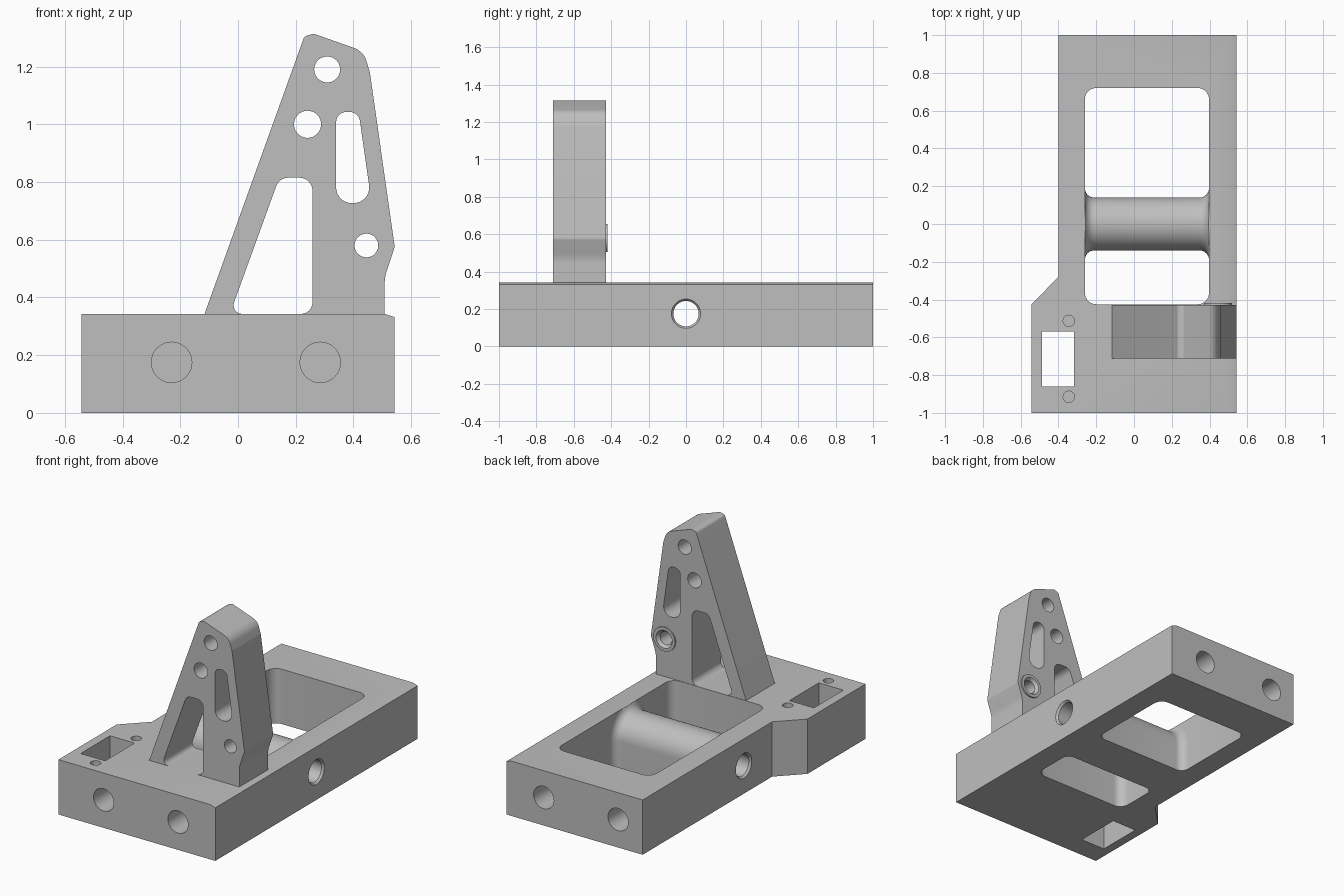
import bpy, bmesh, math
from mathutils import Vector, Matrix

cube = bpy.data.objects.get("Cube")
if cube:
    bpy.data.objects.remove(cube, do_unlink=True)

grey = bpy.data.materials.new("machined grey")
grey.use_nodes = True
COLOUR = (0.52, 0.52, 0.52, 1)
grey.diffuse_color = COLOUR
grey.node_tree.nodes["Principled BSDF"].inputs["Base Color"].default_value = COLOUR

TOP = 0.343            # deck height
BORE_Z = 0.175         # height of all horizontal bores
BACK, FRONT = -0.428, -0.712   # tower faces


def finish(name, bm):
    bmesh.ops.recalc_face_normals(bm, faces=bm.faces)
    mesh = bpy.data.meshes.new(name)
    bm.to_mesh(mesh)
    bm.free()
    mesh.materials.append(grey)
    ob = bpy.data.objects.new(name, mesh)
    bpy.context.collection.objects.link(ob)
    return ob


def rounded(points, steps=8):
    """Closed outline from (a, b, corner radius) points."""
    out = []
    for i, (a, b, r) in enumerate(points):
        p = Vector((a, b))
        if not r:
            out.append(p)
            continue
        u = (Vector(points[i - 1][:2]) - p).normalized()
        v = (Vector(points[(i + 1) % len(points)][:2]) - p).normalized()
        half = u.angle(v) / 2
        centre = p + (u + v).normalized() * r / math.sin(half)
        s = p + u * r / math.tan(half) - centre
        e = p + v * r / math.tan(half) - centre
        for k in range(steps + 1):
            t = k / steps
            w = math.pi - 2 * half
            out.append(centre + (s * math.sin((1 - t) * w) + e * math.sin(t * w)) / math.sin(w))
    return out


def prism(name, outline, axis, lo, hi):
    """Extrude an outline along y (outline in xz) or z (outline in xy)."""
    bm = bmesh.new()
    place = (lambda p: (p[0], lo, p[1])) if axis == "y" else (lambda p: (p[0], p[1], lo))
    face = bm.faces.new([bm.verts.new(place(p)) for p in outline])
    geom = bmesh.ops.extrude_face_region(bm, geom=[face])["geom"]
    move = Vector((0, hi - lo, 0) if axis == "y" else (0, 0, hi - lo))
    bmesh.ops.translate(bm, vec=move, verts=[g for g in geom if isinstance(g, bmesh.types.BMVert)])
    return finish(name, bm)


def rod(name, start, end, r1, r2=None):
    """Cylinder or cone between two points."""
    a, b = Vector(start), Vector(end)
    turn = (b - a).to_track_quat("Z", "Y").to_matrix().to_4x4()
    bm = bmesh.new()
    bmesh.ops.create_cone(bm, cap_ends=True, segments=40, radius1=r1,
                          radius2=r1 if r2 is None else r2, depth=(b - a).length,
                          matrix=Matrix.Translation((a + b) / 2) @ turn)
    return finish(name, bm)


def boolean(target, tool, operation="DIFFERENCE"):
    tool.hide_render = True
    mod = target.modifiers.new("cut", "BOOLEAN")
    mod.operation, mod.solver, mod.object = operation, "EXACT", tool
    bpy.context.view_layer.objects.active = target
    bpy.ops.object.modifier_apply(modifier=mod.name)
    bpy.data.objects.remove(tool, do_unlink=True)


def smooth(ob):
    bpy.ops.object.select_all(action="DESELECT")
    ob.select_set(True)
    bpy.context.view_layer.objects.active = ob
    bpy.ops.object.shade_smooth_by_angle(angle=math.radians(30))


# Base block with the stepped right side
base = prism("base_block", [(-0.543, -1), (0.543, -1), (0.543, 1), (-0.4, 1),
                            (-0.4, -0.28), (-0.543, -0.425)], "z", 0, TOP)
# Bevelled upper left edge
boolean(base, prism("edge_cut", [(0.51, TOP), (0.51, 0.4), (0.6, 0.4), (0.6, 0.3),
                                 (0.543, 0.332)], "y", -1.1, 1.1))
# Main window and small rectangular pocket
boolean(base, prism("window_cut", rounded([(-0.26, -0.425, 0.06), (0.397, -0.425, 0.06),
                    (0.397, 0.72, 0.06), (-0.26, 0.72, 0.06)]), "z", -0.1, 0.5))
boolean(base, prism("pocket_cut", [(-0.487, -0.86), (-0.317, -0.86), (-0.317, -0.57),
                                   (-0.487, -0.57)], "z", -0.1, 0.5))
# Blind bores in both ends
for x in (-0.23, 0.285):
    for side in (-1, 1):
        boolean(base, rod("end_bore", (x, side * 1.1, BORE_Z), (x, side * 0.8, BORE_Z), 0.07))
# Blind screw holes beside the pocket
for y in (-0.915, -0.513):
    boolean(base, rod("screw_hole", (-0.345, y, 0.15), (-0.345, y, 0.5), 0.03))

# Cross tube: round top, straight sides to the floor, flared into both walls
FLARE = 0.05
ends = []
for k in range(9):
    a = math.pi / 2 * k / 8
    ends.append((FLARE * (1 - math.cos(a)), 0.14 + FLARE * (1 - math.sin(a))))
stations = [(-0.27, 0.19)] + [(-0.26 + d, r) for d, r in ends]
stations += [(0.397 - d, r) for d, r in reversed(ends)] + [(0.407, 0.19)]
bm = bmesh.new()
rings = []
for x, r in stations:
    section = [(-r, 0)]
    for k in range(33):
        a = math.pi * (1 - k / 32)
        section.append((r * math.cos(a), min(BORE_Z + r * math.sin(a), TOP - 0.0005)))
    section.append((r, 0))
    rings.append([bm.verts.new((x, y, z)) for y, z in section])
for p, q in zip(rings, rings[1:]):
    for i in range(len(p)):
        j = (i + 1) % len(p)
        bm.faces.new((p[i], p[j], q[j], q[i]))
bm.faces.new(rings[0])
bm.faces.new(rings[-1])
boolean(base, finish("cross_tube", bm), "UNION")

# Long bore through the tube with chamfered mouths
boolean(base, rod("cross_bore", (-0.7, 0, BORE_Z), (0.7, 0, BORE_Z), 0.068))
for inner, outer in ((-0.385, -0.401), (0.528, 0.544)):
    boolean(base, rod("bore_chamfer", (inner, 0, BORE_Z), (outer, 0, BORE_Z), 0.066, 0.079))
smooth(base)

# Tower plate
tower = prism("tower", rounded([(-0.116, TOP, 0), (0.23, 1.305, 0.02), (0.262, 1.314, 0.01),
              (0.435, 1.253, 0.07), (0.457, 1.18, 0.02), (0.543, 0.575, 0.03),
              (0.508, 0.47, 0.15), (0.508, TOP, 0)]), "y", FRONT, BACK)
# Raised ring on the rear
boolean(tower, rod("rear_ring", (0.445, BACK - 0.02, 0.58), (0.445, BACK + 0.009, 0.58), 0.075), "UNION")
# Lightening openings
openings = [
    [(-0.028, TOP, 0.03), (0.258, TOP, 0.04), (0.258, 0.815, 0.045), (0.143, 0.815, 0.045)],
    [(0.34, 0.727, 0.054), (0.463, 0.727, 0.054), (0.418, 1.043, 0.036), (0.34, 1.043, 0.036)],
]
for outline in openings:
    boolean(tower, prism("opening_cut", rounded(outline), "y", -1, 0))
# Round holes
for x, z, r in ((0.309, 1.19, 0.045), (0.241, 1.0, 0.047), (0.445, 0.58, 0.041)):
    boolean(tower, rod("tower_hole", (x, -1, z), (x, 0, z), r))
# Countersink inside the rear ring
boolean(tower, rod("countersink", (0.445, BACK - 0.01, 0.58), (0.445, BACK + 0.0095, 0.58), 0.04, 0.056))
smooth(tower)
